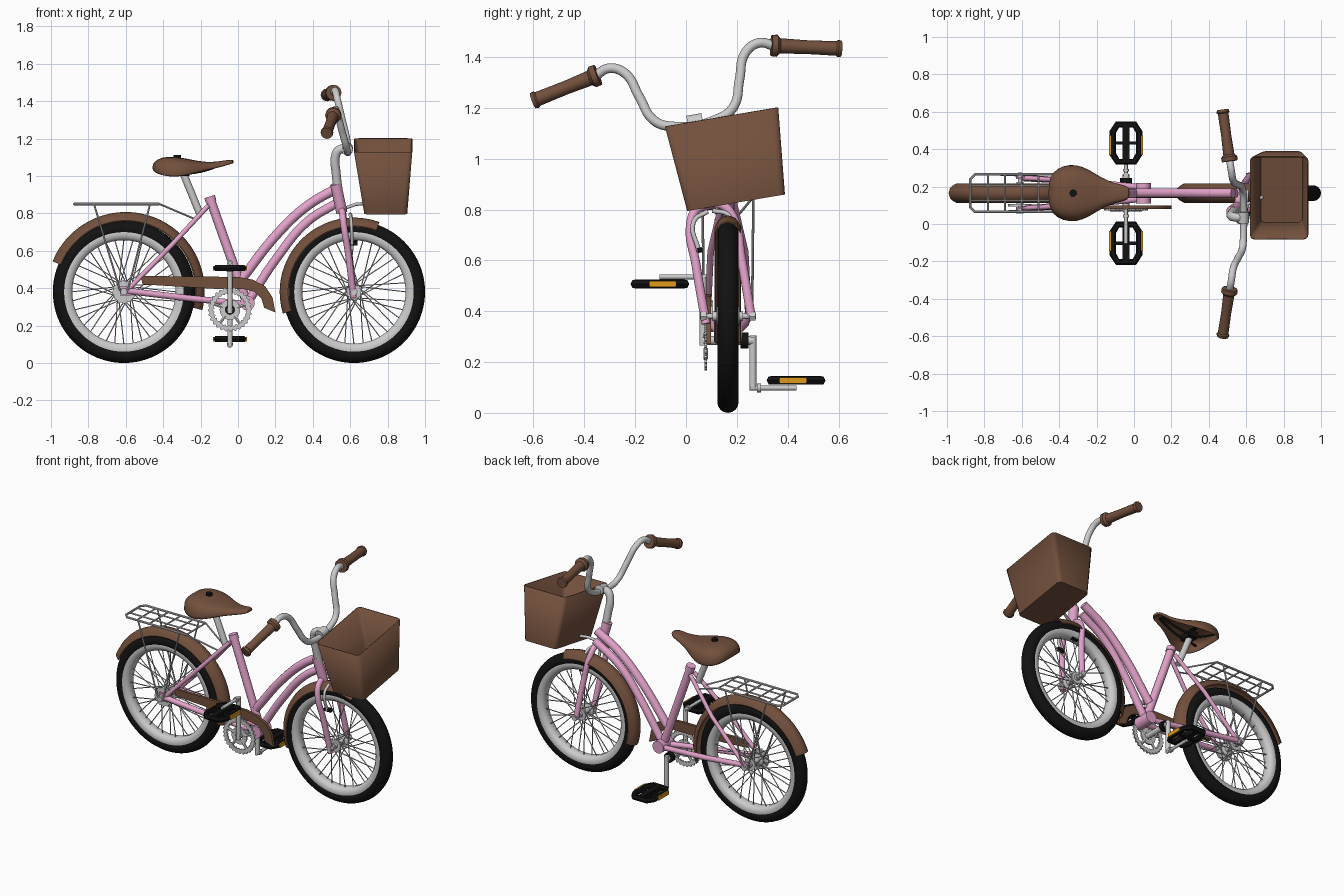
import bpy, bmesh
from math import sin, cos, pi, radians
from mathutils import Matrix, Vector

if "Cube" in bpy.data.objects:
    bpy.data.objects.remove(bpy.data.objects["Cube"])

YC = 0.165                                   # bicycle centre plane
REAR, FRONT = (-0.61, 0.38), (0.62, 0.38)    # wheel centres (x, z)
PIVOT = Vector((0, YC, 0.38))
LEAN = Matrix.Translation(PIVOT) @ Matrix.Rotation(radians(9.6), 4, 'X') @ Matrix.Translation(-PIVOT)


def material(name, rgb):
    m = bpy.data.materials.new(name)
    m.diffuse_color = (*rgb, 1)
    m.use_nodes = True
    m.node_tree.nodes["Principled BSDF"].inputs["Base Color"].default_value = m.diffuse_color
    return m


PINK = material("pink", (0.78, 0.37, 0.6))
BROWN = material("brown", (0.17, 0.08, 0.046))
BLACK = material("black", (0.006, 0.006, 0.006))
WHITE = material("white", (0.85, 0.85, 0.85))
AMBER = material("amber", (0.75, 0.33, 0.01))


def add(name, mesh, mat=None, lean=False):
    ob = bpy.data.objects.new(name, mesh)
    bpy.context.collection.objects.link(ob)
    if mat:
        mesh.materials.clear()
        mesh.materials.append(mat)
    if lean:
        mesh.transform(LEAN)
    return ob


def from_bm(name, bm, mat=None, lean=False):
    bmesh.ops.remove_doubles(bm, verts=bm.verts, dist=1e-5)
    bmesh.ops.recalc_face_normals(bm, faces=bm.faces)
    me = bpy.data.meshes.new(name)
    bm.to_mesh(me)
    bm.free()
    return add(name, me, mat, lean)


def tube(name, paths, r, mat=None, smooth=False, cyclic=False, radii=None, res=4, lean=False):
    """Round tubes along one or more paths; y is measured from the centre plane."""
    cu = bpy.data.curves.new(name, 'CURVE')
    cu.dimensions, cu.bevel_depth, cu.bevel_resolution = '3D', r, res
    cu.use_fill_caps, cu.resolution_u = True, 8
    for path in paths:
        sp = cu.splines.new('BEZIER' if smooth else 'POLY')
        pts = sp.bezier_points if smooth else sp.points
        pts.add(len(path) - 1)
        for i, (x, y, z) in enumerate(path):
            if smooth:
                pts[i].co = (x, y + YC, z)
                pts[i].handle_left_type = pts[i].handle_right_type = 'AUTO'
            else:
                pts[i].co = (x, y + YC, z, 1)
            if radii:
                pts[i].radius = radii[i]
        sp.use_cyclic_u = cyclic
    tmp = bpy.data.objects.new(name + "_path", cu)
    me = bpy.data.meshes.new_from_object(tmp)
    bpy.data.objects.remove(tmp)
    return add(name, me, mat, lean)


def lathe(name, profile, centre, mat=None, n=64, arc=None, y=0.0, tooth=0.0):
    """Turn a closed (radius, y) profile round the wheel axis, fully or over an arc."""
    bm = bmesh.new()
    a0, a1 = [radians(a) for a in arc] if arc else (0, 2 * pi)
    rings = []
    for i in range(n + 1 if arc else n):
        a = a0 + (a1 - a0) * i / n
        k = 1 + (tooth if i % 4 < 2 else 0)
        rings.append([bm.verts.new((centre[0] + r * k * cos(a), YC + y + d, centre[1] + r * k * sin(a)))
                      for r, d in profile])
    m = len(profile)
    for i in range(n):
        p, q = rings[i], rings[(i + 1) % len(rings)]
        for j in range(m):
            bm.faces.new((p[j], p[(j + 1) % m], q[(j + 1) % m], q[j]))
    if arc:
        bm.faces.new(rings[0])
        bm.faces.new(rings[-1])
    return from_bm(name, bm, mat)


def box(name, c, size, mat=None, lean=False):
    bm = bmesh.new()
    bmesh.ops.create_cube(bm, size=1, matrix=Matrix.Translation((c[0], c[1] + YC, c[2])) @ Matrix.Diagonal((*size, 1)))
    return from_bm(name, bm, mat, lean)


# Wheels: tyre, whitewall rim, hub and crossed spokes
tyre = [(0.337 + 0.043 * cos(2 * pi * k / 16), 0.042 * sin(2 * pi * k / 16)) for k in range(16)]
rim = [(0.326, -0.037), (0.31, -0.04), (0.288, -0.034), (0.276, -0.018), (0.276, 0.018),
       (0.288, 0.034), (0.31, 0.04), (0.326, 0.037)]
hub = [(0, -0.06), (0.018, -0.06), (0.018, -0.045), (0.038, -0.045), (0.038, -0.036), (0.018, -0.03),
       (0.018, 0.03), (0.038, 0.036), (0.038, 0.045), (0.018, 0.045), (0.018, 0.06), (0, 0.06)]
for name, c in (("rear", REAR), ("front", FRONT)):
    lathe(name + "_tyre", tyre, c, BLACK, 80)
    lathe(name + "_rim", rim, c, WHITE, 80)
    lathe(name + "_hub", hub, c, n=24)
    spokes = []
    for i in range(36):
        a = 2 * pi * i / 36
        b = a + (1 if i % 4 < 2 else -1) * 1.1
        s = 0.04 if i % 2 else -0.04
        spokes.append([(c[0] + 0.034 * cos(b), s, c[1] + 0.034 * sin(b)),
                       (c[0] + 0.28 * cos(a), s * 0.2, c[1] + 0.28 * sin(a))])
    tube(name + "_spokes", spokes, 0.003, res=1)
    tube(name + "_axle", [[(c[0], -0.11, c[1]), (c[0], 0.11, c[1])]], 0.01)
    for s in (-1, 1):
        tube(name + "_axle_nut", [[(c[0], s * 0.085, c[1]), (c[0], s * 0.108, c[1])]], 0.02, res=1)
lathe("rear_sprocket", [(0.015, -0.006), (0.058, -0.006), (0.058, 0.006), (0.015, 0.006)],
      REAR, n=48, y=-0.065, tooth=0.08)

# Mudguards
def guard(name, c, r, arc, drop):
    shell = [(r - t - drop * abs(d) ** 2.5, 0.052 * d * (1 - t * 8))
             for t, ds in ((0, (-1, -.75, -.5, 0, .5, .75, 1)), (0.006, (1, .75, .5, 0, -.5, -.75, -1))) for d in ds]
    lathe(name, shell, c, BROWN, 48, arc)

guard("rear_mudguard", (-0.60, 0.385), 0.422, (-14, 158), 0.045)
guard("front_mudguard", FRONT, 0.397, (70, 197), 0.045)

# Frame
tube("seat_tube", [[(0.045, 0, 0.33), (-0.152, 0, 0.885)]], 0.025, PINK)
tube("seat_tube_collar", [[(-0.143, 0, 0.86), (-0.152, 0, 0.89)]], 0.029, PINK)
tube("top_tube", [[(0.02, 0, 0.45), (0.21, 0, 0.69), (0.37, 0, 0.84), (0.53, 0, 0.935)]], 0.026, PINK, True)
tube("down_tube", [[(0.055, 0, 0.33), (0.21, 0, 0.565), (0.37, 0, 0.755), (0.545, 0, 0.865)]], 0.024, PINK, True)
tube("bottom_bracket", [[(0.05, -0.055, 0.32), (0.05, 0.055, 0.32)]], 0.04, PINK)
for s in (-1, 1):
    tube("chain_stay", [[(-0.59, s * 0.08, 0.385), (-0.3, s * 0.065, 0.35), (0.04, s * 0.03, 0.315)]], 0.017, PINK)
    tube("seat_stay", [[(-0.59, s * 0.08, 0.39), (-0.35, s * 0.068, 0.635), (-0.16, s * 0.02, 0.84)]], 0.013, PINK)
    box("dropout", (-0.6, s * 0.08, 0.385), (0.06, 0.01, 0.05), PINK)
tube("head_tube", [[(0.522, 0, 0.965), (0.555, 0, 0.81)]], 0.03, PINK, lean=True)

# Fork, leaning with the steering
for s in (-1, 1):
    tube("fork_leg", [[(0.555, 0, 0.825), (0.558, s * 0.05, 0.815), (0.565, s * 0.085, 0.76),
                       (0.59, s * 0.09, 0.6), (0.617, s * 0.09, 0.365)]], 0.018, PINK, True, lean=True)
    tube("front_brake_arm", [[(0.60, s * 0.01, 0.80), (0.605, s * 0.07, 0.77), (0.61, s * 0.07, 0.65)]],
         0.009, None, True, lean=True)
    box("brake_pad", (0.615, s * 0.065, 0.655), (0.05, 0.02, 0.02), BLACK, lean=True)

# Stem and handlebar
tube("stem", [[(0.54, 0, 0.9), (0.525, 0, 1.02), (0.522, 0, 1.12), (0.54, 0, 1.15), (0.585, 0, 1.155)]],
     0.024, None, True, lean=True)
tube("stem_clamp", [[(0.585, -0.03, 1.155), (0.585, 0.03, 1.155)]], 0.03, lean=True)
half = [(0.585, 0.1, 1.155), (0.58, 0.16, 1.19), (0.555, 0.2, 1.29), (0.53, 0.24, 1.39),
        (0.52, 0.30, 1.42), (0.51, 0.36, 1.398), (0.485, 0.5, 1.367)]
tube("handlebar", [[(x, -y, z) for x, y, z in half[::-1]] + half], 0.019, None, True, lean=True)
for s in (-1, 1):
    a, b = Vector((0.512, s * 0.345, 1.402)), Vector((0.475, s * 0.608, 1.345))
    steps = ((0, .9), (0, 1.4), (.08, 1.45), (.12, 1.0), (.5, .9), (.93, .95), (.95, 1.15), (1, 1.05))
    tube("grip", [[tuple(a.lerp(b, t + i * 0.004)) for i, (t, k) in enumerate(steps)]], 0.03, BROWN,
         radii=[k for t, k in steps], lean=True)

# Basket: open tapered box with rounded corners
bm = bmesh.new()
by = YC + 0.106
loops = []
for z, x0, x1, h in ((0.815, 0.675, 0.905, 0.195), (1.157, 0.62, 0.932, 0.226)):
    loops.append([bm.verts.new(p) for p in ((x0, by - h, z), (x1, by - h, z), (x1, by + h, z), (x0, by + h, z))])
lo, hi = loops
bm.faces.new(lo)
for i in range(4):
    bm.faces.new((lo[i], lo[(i + 1) % 4], hi[(i + 1) % 4], hi[i]))
uprights = [e for e in bm.edges if abs(e.verts[0].co.z - e.verts[1].co.z) > 0.1]
bmesh.ops.bevel(bm, geom=uprights, offset=0.025, segments=3, affect='EDGES', profile=0.5)
basket = from_bm("basket", bm, BROWN, lean=True)
basket.modifiers.new("wall", 'SOLIDIFY').thickness = 0.006
tube("basket_bracket", [[(0.56, 0, 0.83), (0.63, 0.03, 0.85), (0.69, 0.06, 0.85)]], 0.009, lean=True)

# Saddle: shell lofted through cross-sections (x, half width, top, skirt)
sections = ((-.458, .06, 1.06, 1.025), (-.435, .118, 1.09, 1.01), (-.38, .15, 1.105, .995), (-.31, .158, 1.10, .995),
            (-.24, .13, 1.085, 1.01), (-.17, .082, 1.073, 1.03), (-.10, .052, 1.077, 1.045),
            (-.05, .046, 1.088, 1.06), (-.022, .026, 1.085, 1.068))
bm = bmesh.new()
rows = [[bm.verts.new((x, YC + w * sin(u * pi / 2), zb + (zt - zb) * (1 - abs(u) ** 3)))
         for u in [k / 5 - 1 for k in range(11)]] for x, w, zt, zb in sections]
for p, q in zip(rows, rows[1:]):
    for j in range(10):
        bm.faces.new((p[j], p[j + 1], q[j + 1], q[j]))
bm.faces.new(rows[0])
bm.faces.new(rows[-1])
saddle = from_bm("saddle", bm, BROWN)
saddle.modifiers.new("shell", 'SOLIDIFY').thickness = 0.012
saddle.modifiers.new("smooth", 'SUBSURF').levels = 1
tube("saddle_knob", [[(-0.325, 0, 1.085), (-0.325, 0, 1.112)]], 0.02, BLACK)
for s in (-1, 1):
    tube("saddle_rail", [[(-0.07, s * 0.01, 1.065), (-0.22, s * 0.03, 1.02), (-0.32, s * 0.04, 1.015),
                          (-0.41, s * 0.085, 1.04)]], 0.007, BLACK, True)
box("saddle_clamp", (-0.29, 0, 1.02), (0.06, 0.09, 0.04), BLACK)
tube("seat_post", [[(-0.205, 0, 0.80), (-0.295, 0, 1.02)]], 0.02)

# Rear rack
tube("rack_outline", [[(-.42, -.1, .85), (-.85, -.1, .85), (-.875, -.075, .85), (-.875, .075, .85),
                       (-.85, .1, .85), (-.42, .1, .85)]], 0.007, res=2)
wires = [[(-.875, y, .85), (-.42, y, .85)] for y in (-.04, .04)]
wires += [[(x, -.1, .85), (x, .1, .85)] for x in (-.78, -.69, -.6, -.51, -.42)]
for s in (-1, 1):
    wires += [[(x, s * .1, .85), (-0.61 + dx, s * .095, .385)] for x, dx in ((-.77, -.02), (-.47, .02))]
    wires += [[(-.42, s * .1, .85), (-.22, s * .03, .765)]]
tube("rack_wires", wires, 0.005, res=2)

# Chain guard plate
bm = bmesh.new()
outline = [(-.52, .465), (0, .46), (.08, .445), (.145, .41), (.185, .35), (.2, .27), (.14, .295),
           (.125, .345), (.09, .38), (.03, .395), (-.1, .395), (-.51, .42)]
face = bm.faces.new([bm.verts.new((x, YC - 0.085, z)) for x, z in outline])
ext = bmesh.ops.extrude_face_region(bm, geom=[face])
bmesh.ops.translate(bm, vec=(0, 0.018, 0), verts=[v for v in ext["geom"] if isinstance(v, bmesh.types.BMVert)])
from_bm("chain_guard", bm, BROWN)

# Chainring, cranks and pedals
CX, CZ = -0.043, 0.285
ring = lambda a, b: [(a, -.005), (b, -.005), (b, .005), (a, .005)]
lathe("chainring", ring(.084, .11), (CX, CZ), n=112, y=-.088, tooth=.07)
lathe("chainring_centre", ring(.025, .055), (CX, CZ), n=32, y=-.088)
tube("chainring_arms", [[(CX + r * cos(k * pi * .4 + .3), -.088, CZ + r * sin(k * pi * .4 + .3)) for r in (.04, .09)]
                        for k in range(5)], 0.009, res=1)
tube("crank_axle", [[(CX, -.1, CZ), (CX, .1, CZ)]], 0.018)
tube("crank_cup", [[(CX, .05, CZ), (CX, .08, CZ)]], 0.032, BLACK)
for s, za, zp in ((-1, .535, .507), (1, .098, .128)):
    tube("crank_arm", [[(CX, s * .098, CZ - s * -.02), (CX, s * .098, za)]], 0.014)
    tube("pedal_axle", [[(CX, s * .085, za), (CX, s * .27, za)]], 0.01)
    tube("pedal_collar", [[(CX, s * .115, za), (CX, s * .13, za)]], 0.017)
    yp = s * 0.268
    corners = ((.07, -.06), (.07, .06), (.045, .1), (-.045, .1), (-.07, .06), (-.07, -.06), (-.045, -.1), (.045, -.1))
    tube("pedal_frame", [[(CX + x, yp + y, zp) for x, y in corners]], 0.018, BLACK, cyclic=True, res=1)
    box("pedal_core", (CX, yp, zp), (0.036, 0.2, 0.034), BLACK)
    box("pedal_rib", (CX, yp, zp), (0.13, 0.018, 0.024), BLACK)
    for d in (-1, 1):
        box("pedal_reflector", (CX + d * .084, yp - s * .012, zp), (0.012, 0.105, 0.024), AMBER)

# Smooth shading with sharp edges kept
for ob in bpy.context.collection.objects:
    ob.select_set(True)
    bpy.context.view_layer.objects.active = ob
bpy.ops.object.shade_smooth_by_angle(angle=radians(40))
